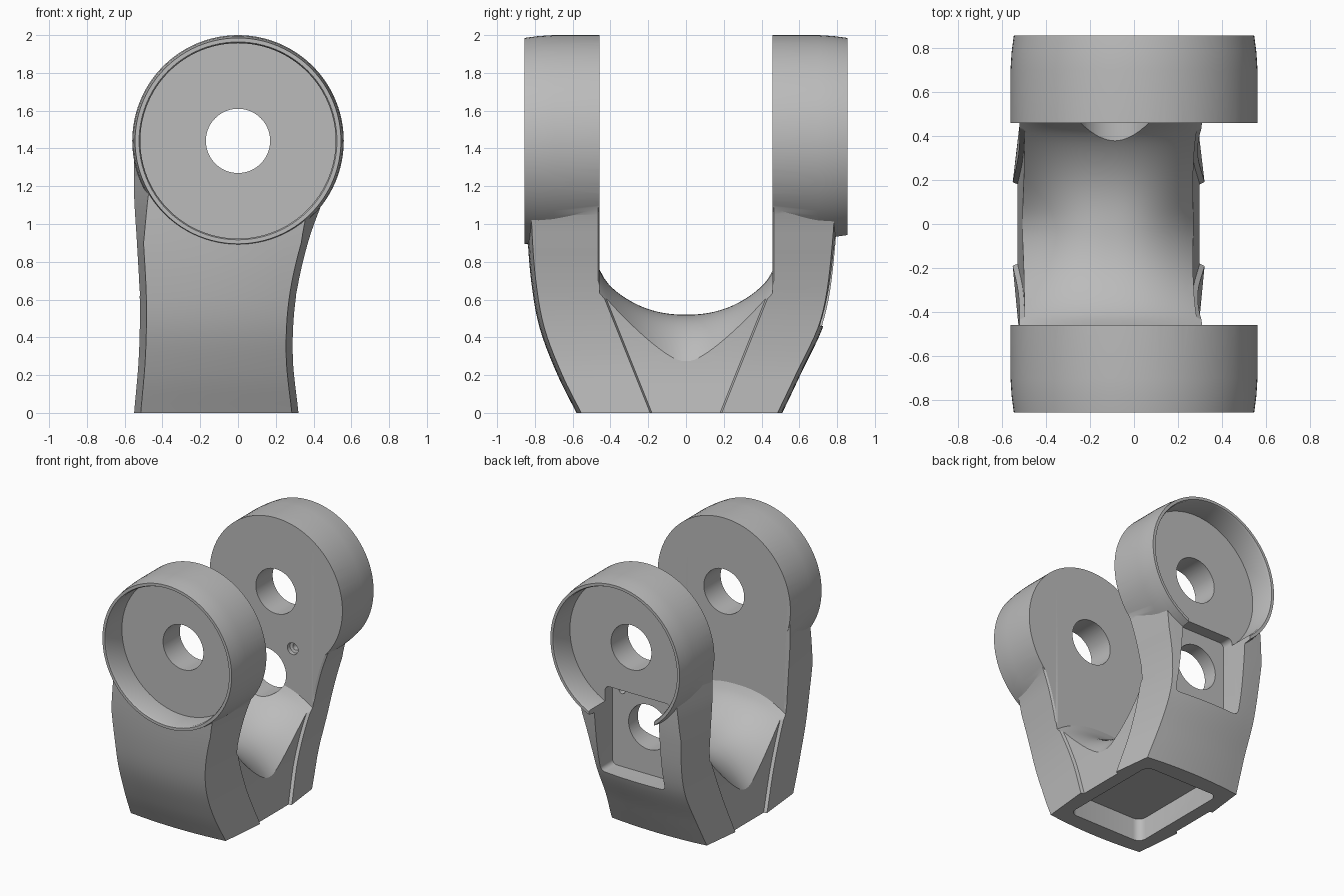
import bpy
import bmesh
import math
from mathutils import Matrix, Vector

old = bpy.data.objects.get("Cube")
if old:
    bpy.data.objects.remove(old, do_unlink=True)

grey = bpy.data.materials.new("plain grey")
grey.use_nodes = True
grey.diffuse_color = (0.5, 0.5, 0.5, 1)
grey.node_tree.nodes["Principled BSDF"].inputs["Base Color"].default_value = (0.5, 0.5, 0.5, 1)

HUB_Z = 1.44      # pivot axis height
GAP = 0.458       # half width of the slot between the arms


def curve(points, z):
    """Smooth interpolation through (z, value) points."""
    n = len(points)

    def slope(i):
        a, b = points[max(i - 1, 0)], points[min(i + 1, n - 1)]
        return (b[1] - a[1]) / (b[0] - a[0])

    for i in range(n - 1):
        (z0, v0), (z1, v1) = points[i], points[i + 1]
        if z <= z1 or i == n - 2:
            h = z1 - z0
            t = (z - z0) / h
            return ((2*t**3 - 3*t**2 + 1) * v0 + (t**3 - 2*t**2 + t) * h * slope(i)
                    + (3*t**2 - 2*t**3) * v1 + (t**3 - t**2) * h * slope(i + 1))


def finish(bm, name):
    bmesh.ops.recalc_face_normals(bm, faces=bm.faces)
    mesh = bpy.data.meshes.new(name)
    bm.to_mesh(mesh)
    bm.free()
    mesh.materials.append(grey)
    obj = bpy.data.objects.new(name, mesh)
    bpy.context.collection.objects.link(obj)
    return obj


def loft(rings, name):
    bm = bmesh.new()
    loops = [[bm.verts.new(p) for p in ring] for ring in rings]
    n = len(loops[0])
    for a, b in zip(loops, loops[1:]):
        for i in range(n):
            j = (i + 1) % n
            bm.faces.new((a[i], a[j], b[j], b[i]))
    bm.faces.new(loops[0])
    bm.faces.new(loops[-1])
    return finish(bm, name)


def lathe_y(profile, name, x=0, z=HUB_Z, seg=96):
    """Solid of revolution about a y axis from (radius, y) pairs."""
    angles = [math.tau * k / seg for k in range(seg)]
    return loft([[(x + r * math.cos(a), y, z + r * math.sin(a)) for a in angles]
                 for r, y in profile], name)


def rounded_box(lo, hi, axis, radius, name):
    """Box with its edges along one axis rounded."""
    lo, hi = Vector(lo), Vector(hi)
    bm = bmesh.new()
    bmesh.ops.create_cube(bm, size=1, matrix=Matrix.Translation((lo + hi) / 2)
                          @ Matrix.Diagonal((*(hi - lo), 1)))
    edges = [e for e in bm.edges
             if abs(e.verts[0].co[axis] - e.verts[1].co[axis]) > 1e-4]
    bmesh.ops.bevel(bm, geom=edges, offset=radius, segments=6, profile=0.5, affect='EDGES')
    return finish(bm, name)


def combine(target, tool, operation):
    mod = target.modifiers.new(operation, 'BOOLEAN')
    mod.operation = operation
    mod.solver = 'EXACT'
    mod.object = tool
    bpy.context.view_layer.objects.active = target
    bpy.ops.object.modifier_apply(modifier=mod.name)
    bpy.data.objects.remove(tool, do_unlink=True)


# Body outline by height
right_edge = [(0, -.55), (.3, -.525), (.6, -.52), (.9, -.535), (1.15, -.55), (1.35, -.55)]
left_edge = [(0, .32), (.3, .29), (.6, .305), (.9, .37), (1.15, .46), (1.35, .54)]
front_edge = [(0, .58), (.2, .68), (.45, .775), (.7, .82), (1, .842), (1.35, .848)]
back_edge = [(0, .51), (.2, .605), (.5, .74), (.9, .80), (1.35, .82)]


def section(z):
    xl, xr = curve(right_edge, z), curve(left_edge, z)
    yf, yb = curve(front_edge, z), curve(back_edge, z)
    taper = .035 + .16 * max(0, z - .9)
    web = min(.18 + .4 * z, .455)
    step = .022
    steps = [k / 10 for k in range(11)]

    def face(x0, x1, y, sign):
        return [(x0 + (x1 - x0) * t, sign * (y - .025 * (2*t - 1)**2), z) for t in steps]

    return (face(xl + taper, xr - taper, yf, -1)
            + [(xr, -web - .01, z), (xr - step, -web, z),
               (xr - step, web, z), (xr, web + .01, z)]
            + face(xr - taper, xl + taper, yb, 1)
            + [(xl, web + .01, z), (xl + step, web, z),
               (xl + step, -web, z), (xl, -web - .01, z)])


yoke = loft([section(1.35 * k / 27) for k in range(28)], "fork_yoke")

# Round hub at the end of each arm
for s in (-1, 1):
    hub = lathe_y([(.56, s * .43), (.56, s * .70), (.555, s * .78), (.545, s * .855)], "hub")
    combine(yoke, hub, 'UNION')


# Slot between the arms, with a saddle shaped floor
def saddle(x, y):
    t = abs(y) / GAP
    u = min(abs(x + .11) / .40, 1.2)
    ridge = .52 + .2 * t**2.3 + .04 * t**16
    edge = .24 + .46 * (math.sqrt(t * t + .01) - .1)**1.25
    return ridge + (edge - ridge) * u**2.4


bm = bmesh.new()
bmesh.ops.create_grid(bm, x_segments=56, y_segments=40, size=1)
for v in bm.verts:
    v.co.x = v.co.x * .75 - .05
    v.co.y *= GAP
    v.co.z = saddle(v.co.x, v.co.y)
top = bmesh.ops.extrude_face_region(bm, geom=bm.faces[:])["geom"]
for v in top:
    if isinstance(v, bmesh.types.BMVert):
        v.co.z = 2.3
combine(yoke, finish(bm, "slot"), 'DIFFERENCE')

# Dished outer face of each hub
for s in (-1, 1):
    dish = lathe_y([(.517, s * .66), (.517, s * .84), (.533, s * .875)], "dish")
    combine(yoke, dish, 'DIFFERENCE')

# Pivot bore through both arms
combine(yoke, lathe_y([(.17, -1), (.17, 1)], "bore"), 'DIFFERENCE')

# Pocket on the back arm with a cable hole and a screw hole
combine(yoke, rounded_box((-.33, .57, .46), (.22, 1, 1.09), 1, .035, "pocket"), 'DIFFERENCE')
combine(yoke, lathe_y([(.17, .3), (.17, 1)], "cable_hole", -.085, .82, 64), 'DIFFERENCE')
combine(yoke, lathe_y([(.045, .44), (.045, .49), (.025, .495), (.025, .7)],
                      "screw_hole", .14, 1.04, 24), 'DIFFERENCE')

# Shallow recess under the base
combine(yoke, rounded_box((-.43, -.45, -.2), (.2, .38, .17), 2, .06, "base_recess"), 'DIFFERENCE')

bpy.ops.object.select_all(action='DESELECT')
yoke.select_set(True)
bpy.context.view_layer.objects.active = yoke
bpy.ops.object.shade_smooth_by_angle(angle=math.radians(25))
